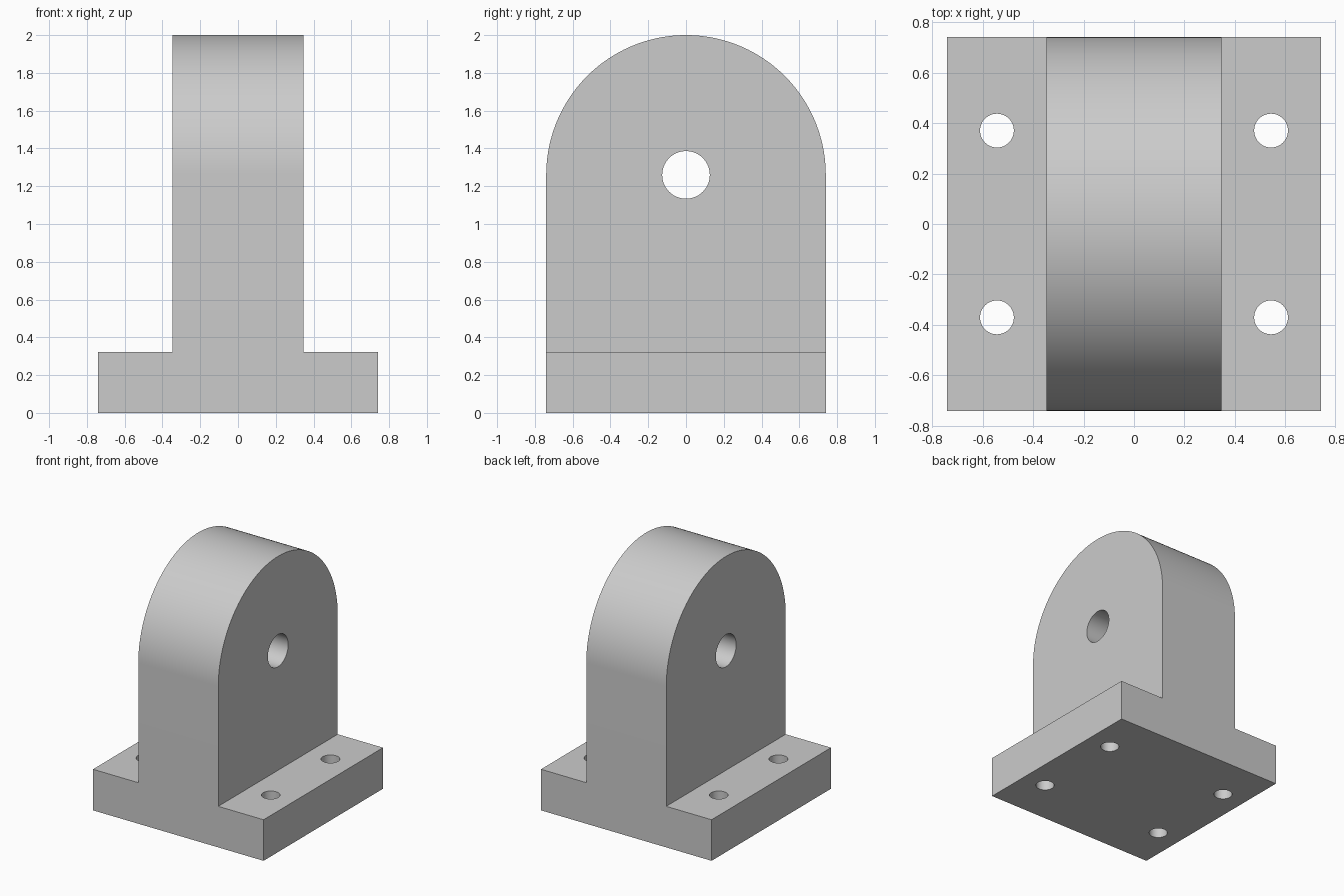
import bpy
import bmesh
import math
from mathutils import Vector

cube = bpy.data.objects.get("Cube")
if cube:
    bpy.data.objects.remove(cube, do_unlink=True)

HALF = 0.74        # half width of the foot, and radius of the rounded top
FOOT_TOP = 0.322
WEB = 0.347        # half thickness of the upright
AXIS_Z = 2 - HALF  # height of the bore
BORE_R, BOLT_R = 0.126, 0.067
BOLT_X, BOLT_Y = 0.543, 0.37

metal = bpy.data.materials.new("plain_grey")
metal.use_nodes = True
grey = (0.6, 0.6, 0.6, 1)
metal.diffuse_color = grey
metal.node_tree.nodes["Principled BSDF"].inputs["Base Color"].default_value = grey


def extrude(name, points, direction):
    """Solid made by sweeping a closed outline along a direction."""
    bm = bmesh.new()
    face = bm.faces.new([bm.verts.new(p) for p in points])
    swept = bmesh.ops.extrude_face_region(bm, geom=[face])["geom"]
    verts = [v for v in swept if isinstance(v, bmesh.types.BMVert)]
    bmesh.ops.translate(bm, verts=verts, vec=Vector(direction))
    bmesh.ops.recalc_face_normals(bm, faces=bm.faces)
    mesh = bpy.data.meshes.new(name)
    bm.to_mesh(mesh)
    bm.free()
    mesh.materials.append(metal)
    obj = bpy.data.objects.new(name, mesh)
    bpy.context.collection.objects.link(obj)
    return obj


def arc(radius, steps, sweep):
    return [(radius * math.cos(sweep * i / steps), radius * math.sin(sweep * i / steps))
            for i in range(steps + 1)]


def combine(target, tool, operation):
    """Apply a boolean and discard the helper solid."""
    tool.hide_render = True
    mod = target.modifiers.new(operation, "BOOLEAN")
    mod.operation, mod.object, mod.solver = operation, tool, "EXACT"
    bpy.context.view_layer.objects.active = target
    bpy.ops.object.modifier_apply(modifier=mod.name)
    bpy.data.objects.remove(tool, do_unlink=True)


# Bracket body: T section along y, trimmed by the arched side outline
half_t = [(HALF, 0), (HALF, FOOT_TOP), (WEB, FOOT_TOP), (WEB, 2.2)]
section = half_t + [(-x, z) for x, z in reversed(half_t)]
bracket = extrude("bearing_bracket", [(x, -1, z) for x, z in section], (0, 2, 0))

outline = [(HALF, -0.2)] + [(y, z + AXIS_Z) for y, z in arc(HALF, 96, math.pi)] + [(-HALF, -0.2)]
arch = extrude("arch_trim", [(-1, y, z) for y, z in outline], (2, 0, 0))
combine(bracket, arch, "INTERSECT")

# Cross bore through the upright
circle = arc(BORE_R, 64, math.tau)[:-1]
bore = extrude("bore_cutter", [(-1, y, z + AXIS_Z) for y, z in circle], (2, 0, 0))
combine(bracket, bore, "DIFFERENCE")

# Four bolt holes through the foot
circle = arc(BOLT_R, 48, math.tau)[:-1]
for sx in (-1, 1):
    for sy in (-1, 1):
        bolt = extrude("bolt_cutter",
                       [(x + sx * BOLT_X, y + sy * BOLT_Y, -0.2) for x, y in circle], (0, 0, 0.8))
        combine(bracket, bolt, "DIFFERENCE")

# Smooth the curved walls, keep the machined edges sharp
bpy.ops.object.select_all(action="DESELECT")
bracket.select_set(True)
bpy.context.view_layer.objects.active = bracket
bpy.ops.object.shade_smooth_by_angle(angle=math.radians(30))
